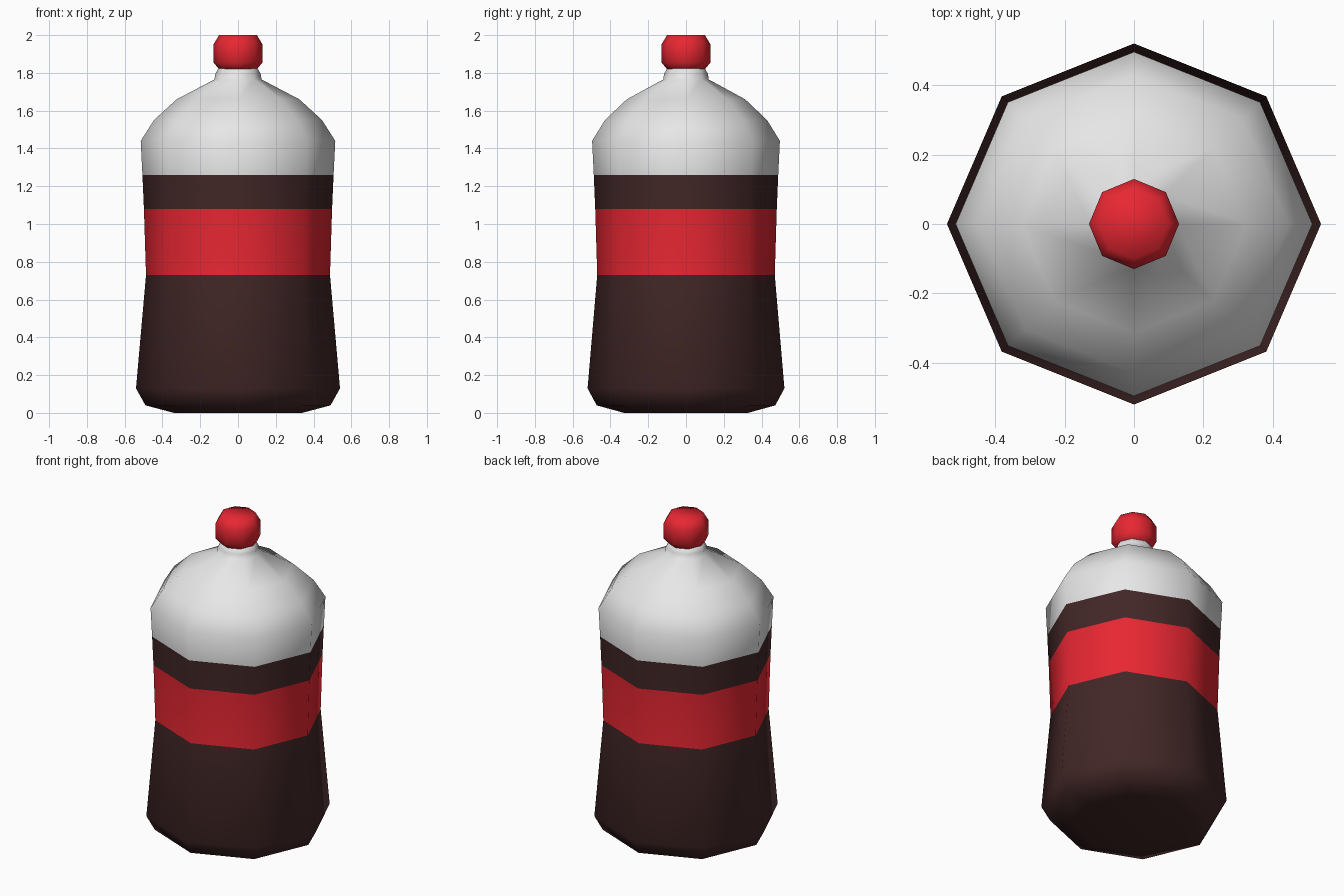
import bpy, bmesh
from math import cos, sin, pi

if "Cube" in bpy.data.objects:
    bpy.data.objects.remove(bpy.data.objects["Cube"], do_unlink=True)


def material(name, color):
    m = bpy.data.materials.new(name)
    m.use_nodes = True
    m.diffuse_color = (*color, 1)
    m.node_tree.nodes["Principled BSDF"].inputs["Base Color"].default_value = (*color, 1)
    return m


white = material("clear white", (0.8, 0.8, 0.8))
brown = material("dark brown", (0.055, 0.02, 0.02))
red = material("bright red", (0.8, 0.02, 0.032))


def lathe(name, profile, mats, pick, depth=1.0, sides=8):
    """Turn a (radius, height) profile into a smooth closed solid; pick(z) gives the slot."""
    bm = bmesh.new()
    rings = [[bm.verts.new((r * cos(2 * pi * i / sides), depth * r * sin(2 * pi * i / sides), z))
              for i in range(sides)] for r, z in profile]
    for a, b in zip(rings, rings[1:]):
        for i in range(sides):
            j = (i + 1) % sides
            bm.faces.new((a[i], a[j], b[j], b[i]))
    bm.faces.new(rings[0][::-1])
    bm.faces.new(rings[-1])
    for f in bm.faces:
        f.smooth = True
        f.material_index = pick(f.calc_center_median().z)
    me = bpy.data.meshes.new(name)
    bm.to_mesh(me)
    bm.free()
    for m in mats:
        me.materials.append(m)
    ob = bpy.data.objects.new(name, me)
    bpy.context.collection.objects.link(ob)
    return ob


# Bottle body: drink below, label band around the waist, empty shoulder and neck above
LABEL_LOW, LABEL_HIGH, FILL = 0.73, 1.08, 1.26
body = [(0.34, 0), (0.49, 0.04), (0.54, 0.13), (0.487, LABEL_LOW), (0.498, LABEL_HIGH),
        (0.506, FILL), (0.515, 1.44), (0.445, 1.55), (0.325, 1.66), (0.125, 1.765),
        (0.12, 1.795), (0.1, 1.83)]


def body_slot(z):
    if z > FILL:
        return 0
    return 2 if LABEL_LOW < z < LABEL_HIGH else 1


lathe("bottle_body", body, [white, brown, red], body_slot, depth=0.965)

# Rounded screw cap
cap = [(0.092, 1.81), (0.13, 1.855), (0.13, 1.95), (0.1, 2.0)]
lathe("bottle_cap", cap, [red], lambda z: 0)
